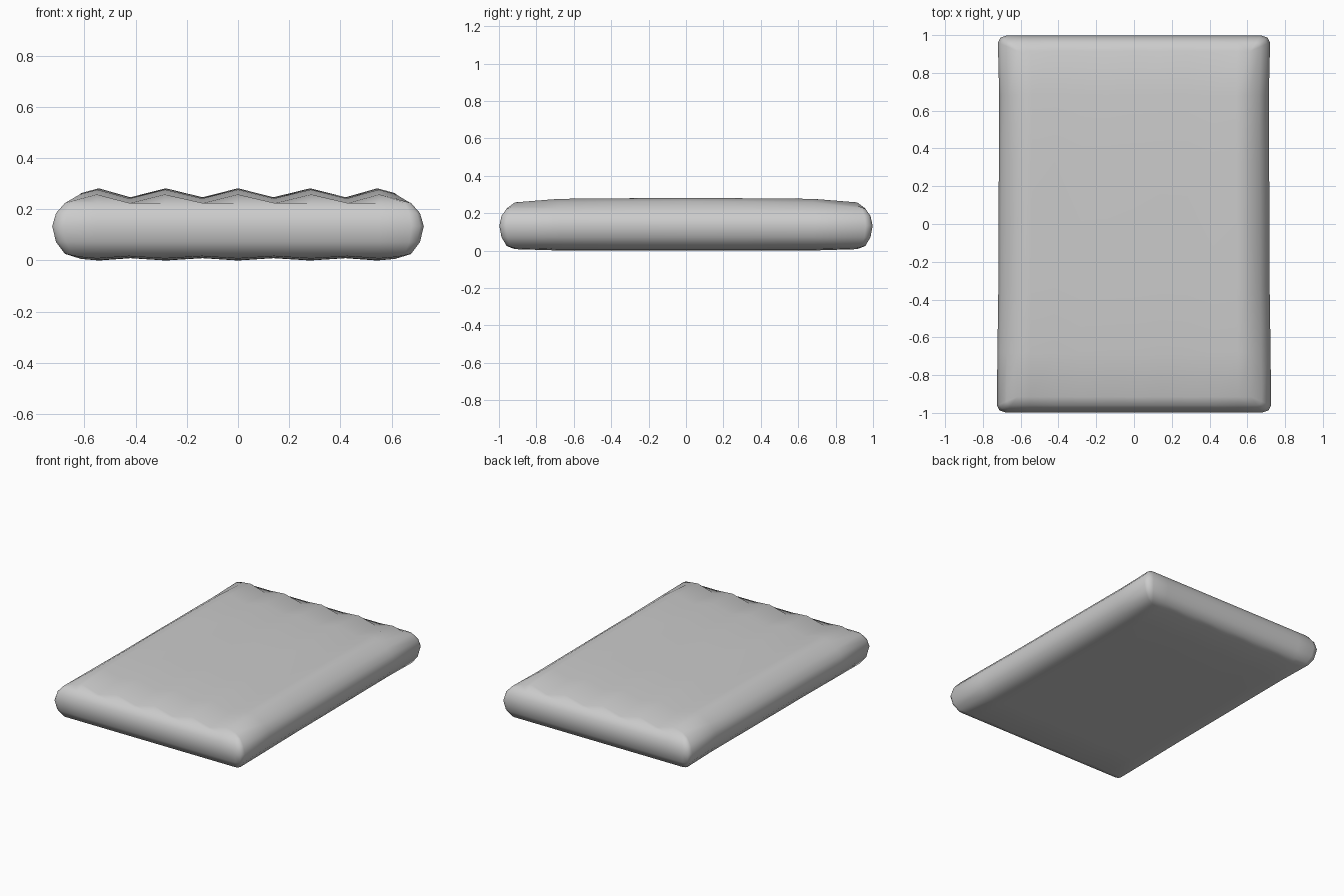
import bpy, bmesh

if "Cube" in bpy.data.objects:
    bpy.data.objects.remove(bpy.data.objects["Cube"])

# x: (position, top height, bottom height) over the five inflated tubes
half = [(0, .285, .003), (.14, .25, .012), (.285, .285, .003),
        (.425, .25, .012), (.55, .285, .003), (.617, .267, .009)]
cols = [(-x, t, b) for x, t, b in half[:0:-1]] + half
# y: (position, top drop, bottom lift, half width of the mattress there)
rows = [(-.915, .024, .008, .727), (-.68, .005, .001, .724), (-.33, .002, 0, .718),
        (0, 0, 0, .717), (.33, .002, 0, .715), (.68, .005, .001, .713), (.915, .024, .008, .721)]
# rounded rim: (outward fraction, height)
rim = [(.53, .228), (.86, .188), (1, .137), (.86, .075), (.53, .028)]

bm = bmesh.new()
nx, ny = len(cols), len(rows)


def sheet(top):
    grid = []
    for y, drop, lift, w in rows:
        grid.append([bm.verts.new((x * w / .725, y, t - drop if top else b + lift))
                     for x, t, b in cols])
    for j in range(ny - 1):
        for i in range(nx - 1):
            bm.faces.new((grid[j][i], grid[j][i + 1], grid[j + 1][i + 1], grid[j + 1][i]))
    return grid


# Top and bottom panels
upper, lower = sheet(True), sheet(False)

# Border path with outward directions; every corner gets three directions
path = [(0, i, [(0, -1)]) for i in range(nx)]
path += [(j, nx - 1, [(1, 0)]) for j in range(1, ny)]
path += [(ny - 1, i, [(0, 1)]) for i in range(nx - 2, -1, -1)]
path += [(j, 0, [(-1, 0)]) for j in range(ny - 2, 0, -1)]
chains = []
for j, i, dirs in path:
    if i in (0, nx - 1) and j in (0, ny - 1):
        sx, sy = (1 if i else -1), (1 if j else -1)
        dirs = [(.55 * sx, sy), (.87 * sx, .87 * sy), (sx, .55 * sy)]
        if sx * sy > 0:
            pass
        else:
            dirs = dirs
        # keep counter-clockwise order
        dirs.sort(key=lambda d: sx * sy * (d[0] * sy * sx - d[1]))
        dirs.sort(key=lambda d: abs(d[0]) if sx * sy < 0 else -abs(d[0]))
    for dx, dy in dirs:
        u, l = upper[j][i], lower[j][i]
        ring = [bm.verts.new((u.co.x + dx * .107 * t, u.co.y + dy * .083 * t, z)) for t, z in rim]
        chains.append([u] + ring + [l])

# Rim wall
for a, b in zip(chains, chains[1:] + chains[:1]):
    for k in range(len(a) - 1):
        quad = list(dict.fromkeys((a[k], a[k + 1], b[k + 1], b[k])))
        bm.faces.new(quad)

bmesh.ops.recalc_face_normals(bm, faces=bm.faces)
for f in bm.faces:
    f.smooth = True
# stand on the floor
low = min(v.co.z for v in bm.verts)
bmesh.ops.translate(bm, verts=bm.verts, vec=(0, 0, -low))
mesh = bpy.data.meshes.new("air_mattress")
bm.to_mesh(mesh)
bm.free()
bpy.context.collection.objects.link(bpy.data.objects.new("air_mattress", mesh))
